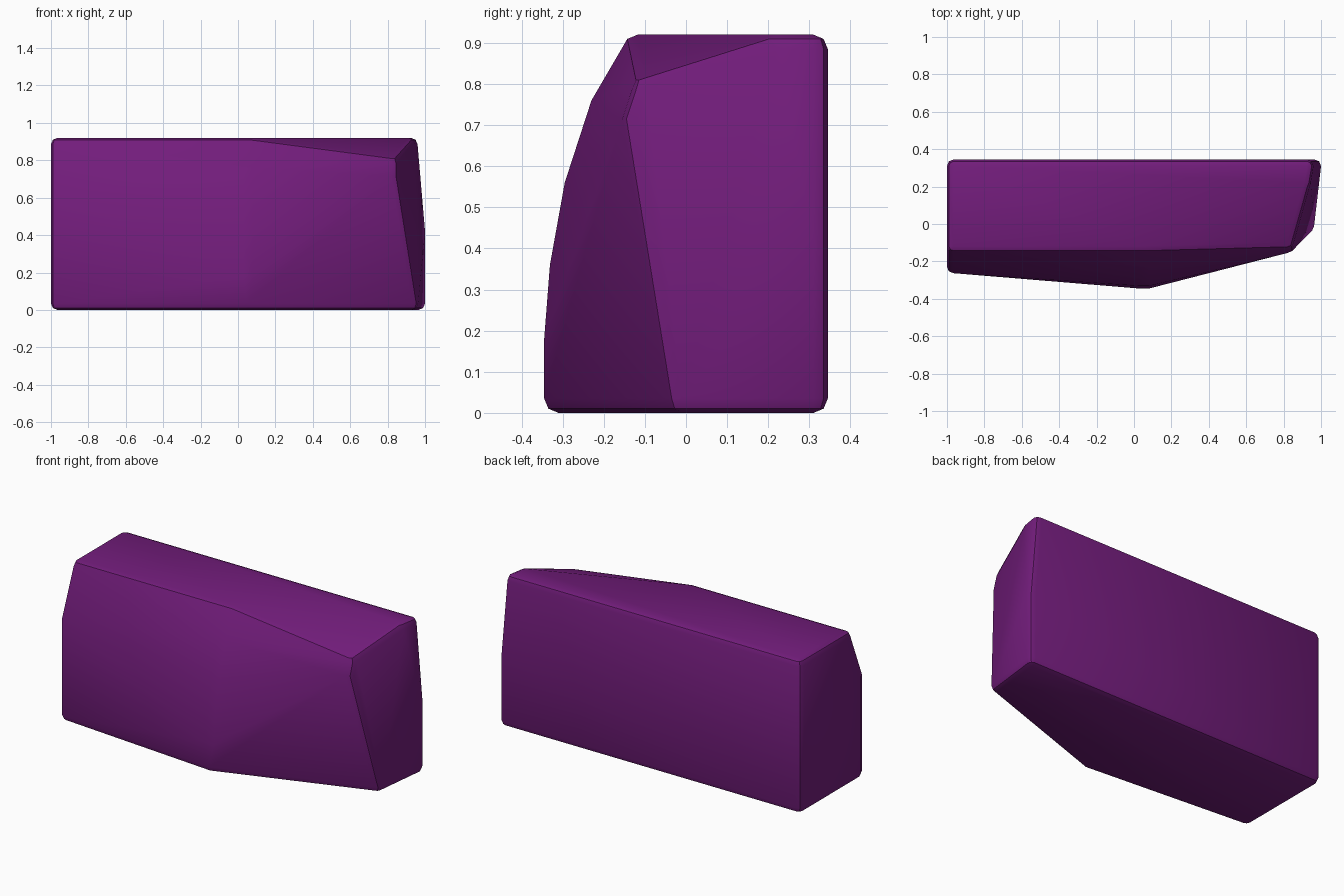
import bpy, bmesh
from math import radians
from mathutils import Vector

if "Cube" in bpy.data.objects:
    bpy.data.objects.remove(bpy.data.objects["Cube"])

R = 0.035  # edge rounding radius

# Corner centres of the block (rounded by a small ball)
left = [(-0.965, 0.31, 0.035), (-0.965, 0.31, 0.885), (-0.965, -0.228, 0.035),
        (-0.965, -0.228, 0.615), (-0.965, -0.118, 0.885)]
right = [(0.965, 0.31, 0.035), (0.965, 0.31, 0.42), (0.925, 0.31, 0.885),
         (0.91, 0.22, 0.885), (0.928, -0.01, 0.035),
         (0.82, -0.12, 0.715), (0.82, -0.097, 0.785)]
middle = [(0.05, -0.31, 0.035), (0.06, -0.118, 0.885)]

# Bulging front profile (y, z) at mid length
front_profile = [(-0.345, 0.18), (-0.331, 0.36), (-0.295, 0.56), (-0.23, 0.76)]

ball = bmesh.new()
bmesh.ops.create_uvsphere(ball, u_segments=8, v_segments=4, radius=R)
offsets = [v.co.copy() for v in ball.verts]
ball.free()

# Hull around all rounded corners
bm = bmesh.new()
for c in left + right + middle:
    for o in offsets:
        bm.verts.new(Vector(c) + o)
for y, z in front_profile:
    for x in (0.03, 0.08):
        bm.verts.new((x, y, z))
res = bmesh.ops.convex_hull(bm, input=bm.verts[:])
junk = {g for g in res["geom_interior"] + res["geom_unused"]
        if isinstance(g, bmesh.types.BMVert)}
bmesh.ops.delete(bm, geom=list(junk), context='VERTS')
bmesh.ops.dissolve_limit(bm, angle_limit=radians(0.5), verts=bm.verts[:], edges=bm.edges[:])
bmesh.ops.recalc_face_normals(bm, faces=bm.faces[:])

mesh = bpy.data.meshes.new("block_body")
bm.to_mesh(mesh)
bm.free()
body = bpy.data.objects.new("block_body", mesh)
bpy.context.collection.objects.link(body)

mat = bpy.data.materials.new("purple")
mat.diffuse_color = (0.17, 0.012, 0.2, 1)
mat.use_nodes = True
mat.node_tree.nodes["Principled BSDF"].inputs["Base Color"].default_value = mat.diffuse_color
mesh.materials.append(mat)

bpy.context.view_layer.objects.active = body
body.select_set(True)
bpy.ops.object.shade_smooth_by_angle(angle=radians(30))
